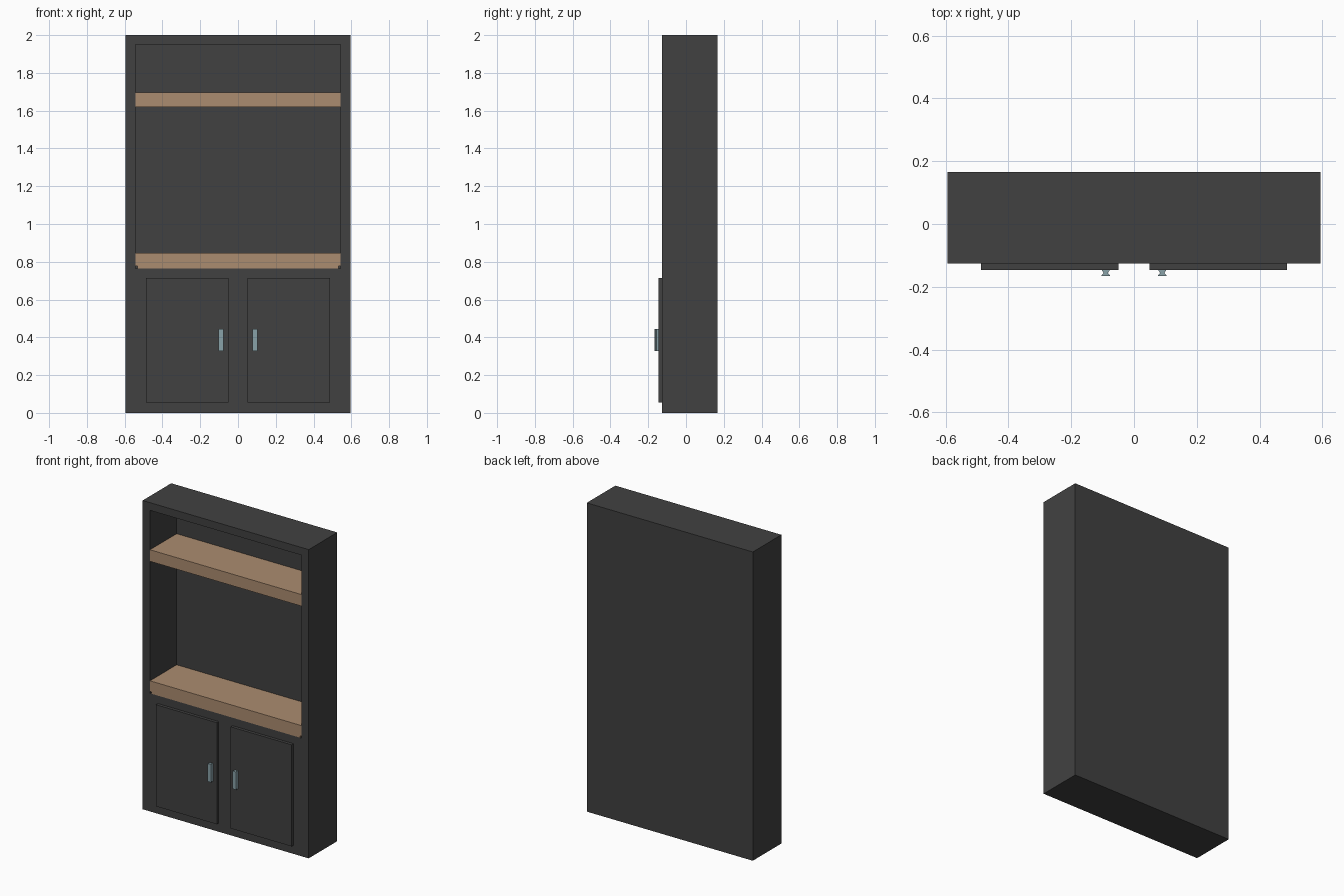
import bpy, bmesh

if "Cube" in bpy.data.objects:
    bpy.data.objects.remove(bpy.data.objects["Cube"])

FRONT, BACK, INNER = -0.126, 0.166, 0.146


def material(name, rgb):
    m = bpy.data.materials.new(name)
    m.diffuse_color = (*rgb, 1)
    m.use_nodes = True
    m.node_tree.nodes["Principled BSDF"].inputs["Base Color"].default_value = m.diffuse_color
    return m


dark = material("charcoal paint", (0.053, 0.053, 0.053))
wood = material("light wood", (0.41, 0.262, 0.16))
steel = material("blue grey metal", (0.25, 0.36, 0.395))


def finish(name, bm, mat):
    bmesh.ops.recalc_face_normals(bm, faces=bm.faces)
    me = bpy.data.meshes.new(name)
    bm.to_mesh(me)
    bm.free()
    me.materials.append(mat)
    ob = bpy.data.objects.new(name, me)
    bpy.context.collection.objects.link(ob)
    return ob


def box_bm(x0, x1, y0, y1, z0, z1):
    bm = bmesh.new()
    bmesh.ops.create_cube(bm, size=1)
    for v in bm.verts:
        v.co.x = x1 if v.co.x > 0 else x0
        v.co.y = y1 if v.co.y > 0 else y0
        v.co.z = z1 if v.co.z > 0 else z0
    return bm


def prism(name, points, axis, start, end, mat):
    """Extrude a profile along y (x,z points) or z (x,y points)."""
    bm = bmesh.new()
    rows = [[bm.verts.new((a, t, b) if axis == 'Y' else (a, b, t)) for a, b in points]
            for t in (start, end)]
    bm.faces.new(rows[0])
    bm.faces.new(rows[1])
    n = len(points)
    for i in range(n):
        j = (i + 1) % n
        bm.faces.new((rows[0][i], rows[0][j], rows[1][j], rows[1][i]))
    return finish(name, bm, mat)


# Cabinet body with a recessed open niche above the cupboard
bm = box_bm(-0.595, 0.595, FRONT, BACK, 0, 2)
bm.normal_update()
face = min(bm.faces, key=lambda f: f.calc_center_median().y)
bmesh.ops.inset_region(bm, faces=[face], thickness=0.05)
for v in face.verts:
    v.co.x = 0.542 if v.co.x > 0 else -0.542
    v.co.z = 1.95 if v.co.z > 1 else 0.765
bm.normal_update()
res = bmesh.ops.extrude_face_region(bm, geom=[face])
for v in [g for g in res["geom"] if isinstance(g, bmesh.types.BMVert)]:
    v.co.y = INNER
if face.is_valid:
    bmesh.ops.delete(bm, geom=[face], context='FACES_ONLY')
finish("cabinet_body", bm, dark)

# Shelves: plain upper board, lower board with small stepped corners
finish("upper_shelf", box_bm(-0.542, 0.542, FRONT, INNER, 1.62, 1.695), wood)
prism("lower_shelf", [(-0.542, 0.846), (-0.542, 0.777), (-0.532, 0.777), (-0.532, 0.765),
                      (0.532, 0.765), (0.532, 0.777), (0.542, 0.777), (0.542, 0.846)],
      'Y', FRONT, INNER, wood)

# Doors and waisted pull handles, one per side
for side, label in ((-1, "left"), (1, "right")):
    xs = sorted((side * 0.05, side * 0.487))
    finish(label + "_door", box_bm(*xs, -0.146, FRONT, 0.056, 0.714), dark)
    c = side * 0.09
    half = [(0.013, -0.146), (0.007, -0.156), (0.013, -0.162), (0.013, -0.166)]
    pts = [(c + x, y) for x, y in half] + [(c - x, y) for x, y in reversed(half)]
    prism(label + "_handle", pts, 'Z', 0.327, 0.443, steel)
